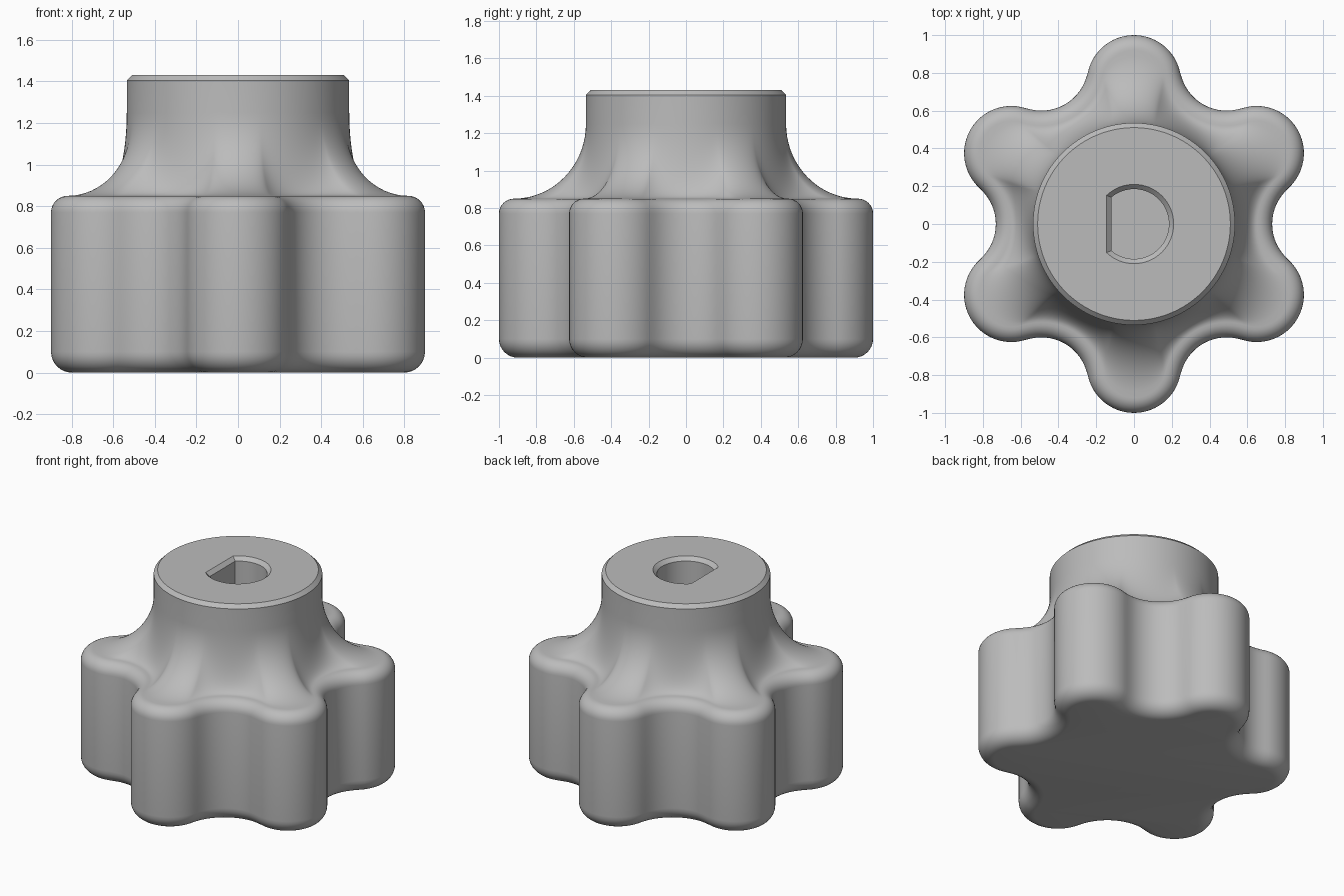
import bpy, bmesh
from math import sin, cos, pi, radians, atan2, acos, hypot, sqrt

cube = bpy.data.objects.get("Cube")
if cube:
    bpy.data.objects.remove(cube, do_unlink=True)

# Main sizes
LOBES = 6
LOBE_R, LOBE_DIST = 0.25, 0.75
VALLEY_R, VALLEY_DIST = 0.2485, 0.98
NECK_R, NECK_LOW, NECK_TOP = 0.535, 1.25, 1.43
CHAMFER = 0.025
BOTTOM_ROUND, TOP_ROUND, SHOULDER = 0.10, 0.08, 0.85

grey = bpy.data.materials.new("light_grey")
grey.use_nodes = True
colour = (0.5, 0.5, 0.5, 1)
grey.diffuse_color = colour
grey.node_tree.nodes["Principled BSDF"].inputs["Base Color"].default_value = colour


def lobed_outline(inset):
    """Tangent lobe and valley arcs, moved inwards by an even distance."""
    half = pi / LOBES
    phi = atan2(VALLEY_DIST * sin(half), VALLEY_DIST * cos(half) - LOBE_DIST)
    points = []

    def arc(middle, dist, radius, start, end, steps, skip_ends):
        for i in range(skip_ends, steps + 1 - skip_ends):
            a = middle + start + (end - start) * i / steps
            points.append((dist * cos(middle) + radius * cos(a),
                           dist * sin(middle) + radius * sin(a)))

    sweep = phi - half
    for k in range(LOBES):
        middle = half + 2 * half * k
        arc(middle, LOBE_DIST, LOBE_R - inset, -phi, phi, 24, 0)
        arc(middle + half, VALLEY_DIST, VALLEY_R + inset,
            pi + sweep, pi - sweep, 16, 1)
    return points


def d_outline(radius, flat):
    """Round shaft outline with one flat on the -x side."""
    corner = acos(-flat / radius)
    return [(radius * cos(a), radius * sin(a))
            for a in (corner * (i / 24 - 1) for i in range(49))]


def skin(name, rings):
    """Closed solid through rings of equal point count."""
    bm = bmesh.new()
    loops = [[bm.verts.new(p) for p in ring] for ring in rings]
    count = len(loops[0])
    for low, high in zip(loops, loops[1:]):
        for i in range(count):
            j = (i + 1) % count
            bm.faces.new((low[i], low[j], high[j], high[i]))
    bm.faces.new(loops[0][::-1])
    bm.faces.new(loops[-1])
    bmesh.ops.recalc_face_normals(bm, faces=bm.faces)
    mesh = bpy.data.meshes.new(name)
    bm.to_mesh(mesh)
    bm.free()
    mesh.materials.append(grey)
    obj = bpy.data.objects.new(name, mesh)
    bpy.context.collection.objects.link(obj)
    return obj


def at_height(points, z):
    return [(x, y, z) for x, y in points]


rings = []
STEPS = 8
# Rounded bottom edge
for i in range(STEPS + 1):
    a = pi / 2 * i / STEPS
    rings.append(at_height(lobed_outline(BOTTOM_ROUND * (1 - sin(a))),
                           BOTTOM_ROUND * (1 - cos(a))))
# Upright walls and rounded top edge
for i in range(STEPS + 1):
    a = pi / 2 * i / STEPS
    rings.append(at_height(lobed_outline(TOP_ROUND * (1 - cos(a))),
                           SHOULDER - TOP_ROUND * (1 - sin(a))))
# Hollow sweep from each lobe and valley up to the round neck
rim = lobed_outline(TOP_ROUND)
SWEEP_STEPS = 18
for i in range(1, SWEEP_STEPS + 1):
    a = pi / 2 * i / SWEEP_STEPS
    ring = []
    for x, y in rim:
        r = hypot(x, y)
        scale = (r - (r - NECK_R) * sin(a)) / r
        ring.append((x * scale, y * scale,
                     SHOULDER + (NECK_LOW - SHOULDER) * (1 - cos(a))))
    rings.append(ring)
# Neck with chamfered top
for radius, z in ((NECK_R, NECK_TOP - CHAMFER), (NECK_R - CHAMFER, NECK_TOP)):
    rings.append([(radius * x / hypot(x, y), radius * y / hypot(x, y), z)
                  for x, y in rim])
knob = skin("knob_body", rings)

# D-shaped shaft socket with chamfered mouth
cutter = skin("shaft_socket_cutter", [
    at_height(d_outline(0.185, 0.12), 0.45),
    at_height(d_outline(0.185, 0.12), NECK_TOP - CHAMFER),
    at_height(d_outline(0.22, 0.155), NECK_TOP + 0.01)])
cutter.hide_render = True

bpy.ops.object.select_all(action='DESELECT')
knob.select_set(True)
bpy.context.view_layer.objects.active = knob
socket = knob.modifiers.new("shaft_socket", 'BOOLEAN')
socket.operation = 'DIFFERENCE'
socket.solver = 'EXACT'
socket.object = cutter
bpy.ops.object.modifier_apply(modifier=socket.name)
bpy.data.objects.remove(cutter, do_unlink=True)
bpy.ops.object.shade_smooth_by_angle(angle=radians(30))
